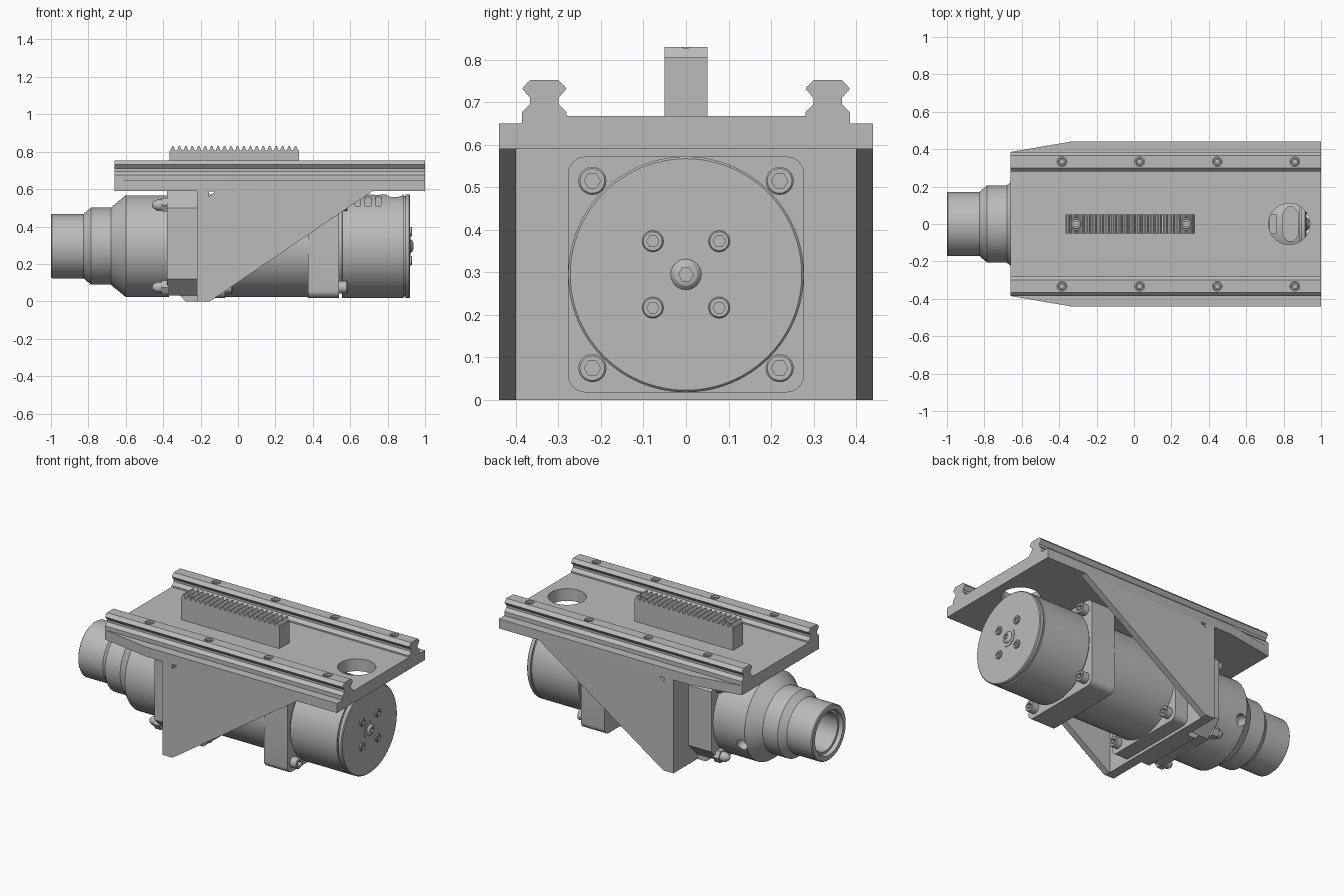
import bpy, bmesh, math
from mathutils import Vector

cube = bpy.data.objects.get("Cube")
if cube:
    bpy.data.objects.remove(cube, do_unlink=True)

steel = bpy.data.materials.new("machined_grey")
steel.use_nodes = True
GREY = (0.5, 0.5, 0.5, 1)
steel.diffuse_color = GREY
steel.node_tree.nodes["Principled BSDF"].inputs["Base Color"].default_value = GREY

AXIS_Z = 0.295          # height of the drive axis
BOLT = 0.22             # corner bolt offset from the axis
X, Y, Z = Vector((1, 0, 0)), Vector((0, 1, 0)), Vector((0, 0, 1))


def finish(name, bm):
    bmesh.ops.recalc_face_normals(bm, faces=bm.faces[:])
    mesh = bpy.data.meshes.new(name)
    bm.to_mesh(mesh)
    bm.free()
    ob = bpy.data.objects.new(name, mesh)
    mesh.materials.append(steel)
    bpy.context.collection.objects.link(ob)
    return ob


def prism(name, pts, axis, a, b):
    """Extrude a flat outline along x, y or z from a to b."""
    place = {"x": lambda p, t: (t, p[0], p[1]),
             "y": lambda p, t: (p[0], t, p[1]),
             "z": lambda p, t: (p[0], p[1], t)}[axis]
    bm = bmesh.new()
    lo, hi = ([bm.verts.new(place(p, t)) for p in pts] for t in (a, b))
    bm.faces.new(lo)
    bm.faces.new(hi)
    for i in range(len(pts)):
        j = (i + 1) % len(pts)
        bm.faces.new((lo[i], lo[j], hi[j], hi[i]))
    return finish(name, bm)


def box(name, xs, ys, zs):
    return prism(name, [(x, y) for x, y in zip((xs[0], xs[1], xs[1], xs[0]),
                 (ys[0], ys[0], ys[1], ys[1]))], "z", *zs)


def turned(name, rings, origin, axis, n=64):
    """Stack rings (height, radius, optional True for hexagonal) along an axis."""
    bm = bmesh.new()
    turn = Vector(axis).to_track_quat("Z", "Y")
    loops = []
    for h, r, *hexed in rings:
        loop = []
        for i in range(n):
            a = math.tau * i / n
            k = 1 / math.cos(a % (math.pi / 3) - math.pi / 6) if hexed else 1
            p = Vector((r * k * math.cos(a), r * k * math.sin(a), h))
            loop.append(bm.verts.new(Vector(origin) + turn @ p))
        loops.append(loop)
    bm.faces.new(loops[0])
    bm.faces.new(loops[-1])
    for lo, hi in zip(loops, loops[1:]):
        for i in range(n):
            j = (i + 1) % n
            bm.faces.new((lo[i], lo[j], hi[j], hi[i]))
    return finish(name, bm)


def bolt(name, origin, axis, r, h):
    c = 0.12 * r
    return turned(name, [(-0.01, r), (h - c, r), (h, r - c), (h, r * 0.5, True),
                  (h - r * 0.6, r * 0.5, True)], origin, axis, 24)


def cut(ob, cutters):
    for c in cutters:
        mod = ob.modifiers.new("cut", "BOOLEAN")
        mod.operation, mod.solver, mod.object = "DIFFERENCE", "EXACT", c
        bpy.context.view_layer.objects.active = ob
        bpy.ops.object.modifier_apply(modifier=mod.name)
        bpy.data.objects.remove(c, do_unlink=True)


def rounded_square(half, r, steps=6):
    pts = []
    for q in range(4):
        cx, cy = [(1, 1), (-1, 1), (-1, -1), (1, -1)][q]
        for s in range(steps + 1):
            a = math.pi / 2 * (q + s / steps)
            pts.append((cx * (half - r) + r * math.cos(a),
                        AXIS_Z + cy * (half - r) + r * math.sin(a)))
    return pts


corners = [(sy, sz) for sy in (-1, 1) for sz in (-1, 1)]

# Top plate with two dovetail rails, one cross-section
half = [(0.281, 0.667), (0.281, 0.676), (0.3, 0.695), (0.3, 0.709), (0.281, 0.732),
        (0.3, 0.752), (0.366, 0.752), (0.385, 0.732), (0.366, 0.709), (0.366, 0.695),
        (0.385, 0.676), (0.385, 0.65), (0.44, 0.65), (0.44, 0.59)]
plate = prism("rail_plate", half + [(-y, z) for y, z in reversed(half)], "x", -0.66, 1)
cutters = [turned("hole", [(0.5, 0.11), (0.8, 0.11)], (0.83, 0, 0), Z)]
for s in (-1, 1):
    cutters.append(prism("taper", [(-0.7, s * 0.378), (-0.34, s * 0.44), (-0.34, s * 0.5),
                                   (-0.7, s * 0.5)], "z", 0.5, 0.66))
    for i in range(4):
        x = -0.385 + 0.415 * i
        cutters.append(turned("bore", [(0.72, 0.026), (0.8, 0.026)], (x, s * 0.333, 0), Z, 24))
        bolt("rail_bolt", (x, s * 0.333, 0.72), Z, 0.021, 0.022)
cut(plate, cutters)

# Toothed rack with two counterbored bolts
start, pitch, teeth = -0.365, 0.0345, 20
outline = [(start, 0.66)]
for i in range(teeth):
    x = start + i * pitch
    outline += [(x + pitch * f, z) for f, z in
                ((0, 0.806), (0.12, 0.806), (0.4, 0.83), (0.6, 0.83), (0.88, 0.806))]
end = start + teeth * pitch
outline += [(end, 0.806), (end, 0.66)]
rack = prism("toothed_rack", outline, "y", -0.05, 0.05)
cut(rack, [turned("bore", [(0.765, 0.033), (0.9, 0.033)], (x, 0, 0), Z, 24)
           for x in (-0.31, 0.28)])
for x in (-0.31, 0.28):
    bolt("rack_bolt", (x, 0, 0.765), Z, 0.028, 0.03)

# Triangular side gussets and the cross plate between them
for s in (-1, 1):
    g = prism("side_gusset", [(-0.22, 0), (-0.15, 0), (0.72, 0.59), (-0.22, 0.59)],
              "y", s * 0.4, s * 0.44)
    cut(g, [prism("notch", [(-0.155, 0.588), (-0.12, 0.588), (-0.155, 0.56)],
                  "y", s * 0.38, s * 0.46)])
box("cross_plate", (-0.22, -0.16), (-0.4, 0.4), (0, 0.59))

# Chamfered adapter flange with domed nuts
c, w, lo, hi = 0.09, 0.29, 0.03, 0.59
prism("adapter_flange", [(-w, lo + c), (-w + c, lo), (w - c, lo), (w, lo + c),
                         (w, hi - c), (w - c, hi), (c - w, hi), (-w, hi - c)],
      "x", -0.38, -0.22)
prism("adapter_foot", [(-0.31, 0.03), (-0.28, 0), (-0.22, 0), (-0.22, 0.06), (-0.31, 0.06)],
      "y", -0.2, 0.2)
for sy, sz in corners:
    at = (sy * BOLT, AXIS_Z + sz * BOLT)
    turned("domed_nut", [(-0.01, 0.036, True), (0.03, 0.036, True), (0.03, 0.03),
           (0.055, 0.028), (0.072, 0.018), (0.08, 0.006)], (-0.38, *at), -X, 24)
    bolt("gearbox_bolt", (-0.07, *at), X, 0.033, 0.04)
    bolt("motor_bolt", (0.54, *at), X, 0.033, 0.045)

# Stepped output housing with an open bore
housing = turned("output_housing", [(0.37, 0.272), (0.6, 0.272), (0.68, 0.206), (0.785, 0.206),
                 (0.825, 0.172), (0.995, 0.172), (1, 0.167), (1, 0.14), (0.975, 0.135),
                 (0.975, 0.12), (0.8, 0.12), (0.8, 0.06), (0.78, 0.06)],
                 (0, 0, AXIS_Z), -X)
cut(housing, [turned("port", [(0.2, 0.035), (0.4, 0.035)], (-0.57, 0, AXIS_Z),
                     (0, 0.94, -0.34), 24)])

# Gearbox: square flanges at both ends of a cylinder
prism("gearbox_flange", rounded_square(0.277, 0.04), "x", -0.16, -0.07)
turned("gearbox_body", [(-0.08, 0.272), (0.38, 0.272)], (0, 0, AXIS_Z), X)
prism("motor_flange", rounded_square(0.277, 0.04), "x", 0.375, 0.54)

# Motor can with end groove and vent slots
motor = turned("motor_can", [(0.53, 0.25), (0.555, 0.25), (0.555, 0.272), (0.56, 0.277),
               (0.885, 0.277), (0.885, 0.268), (0.895, 0.268), (0.895, 0.277),
               (0.915, 0.277), (0.92, 0.272)], (0, 0, AXIS_Z), X, 96)
slots = [box("slot", (x - 0.015, x + 0.015), (s * 0.09, s * 0.19), (0.51, 0.56))
         for s in (-1, 1) for x in (0.64, 0.695, 0.75)]
slots.append(prism("pocket", [(0.797, -0.06), (0.82, -0.09), (0.855, -0.09), (0.878, -0.06),
                              (0.878, 0.06), (0.855, 0.09), (0.82, 0.09), (0.797, 0.06)],
                   "z", 0.52, 0.6))
slots.append(box("slot", (0.725, 0.76), (-0.05, 0.05), (0.53, 0.6)))
cut(motor, slots)

# Motor end fittings
turned("end_washer", [(0.91, 0.055), (0.923, 0.055)], (0, 0, AXIS_Z), X, 32)
turned("end_button_bolt", [(0.91, 0.037), (0.925, 0.036), (0.934, 0.027), (0.937, 0.018),
       (0.937, 0.015, True), (0.925, 0.015, True)], (0, 0, AXIS_Z), X, 24)
for sy, sz in corners:
    bolt("end_screw", (0.92, sy * 0.078, AXIS_Z + sz * 0.078), X, 0.025, 0.01)

# Smooth turned surfaces, keep machined edges sharp
bpy.ops.object.select_all(action="DESELECT")
for ob in bpy.context.scene.objects:
    if ob.type == "MESH":
        ob.select_set(True)
        bpy.context.view_layer.objects.active = ob
bpy.ops.object.shade_smooth_by_angle(angle=math.radians(25))
